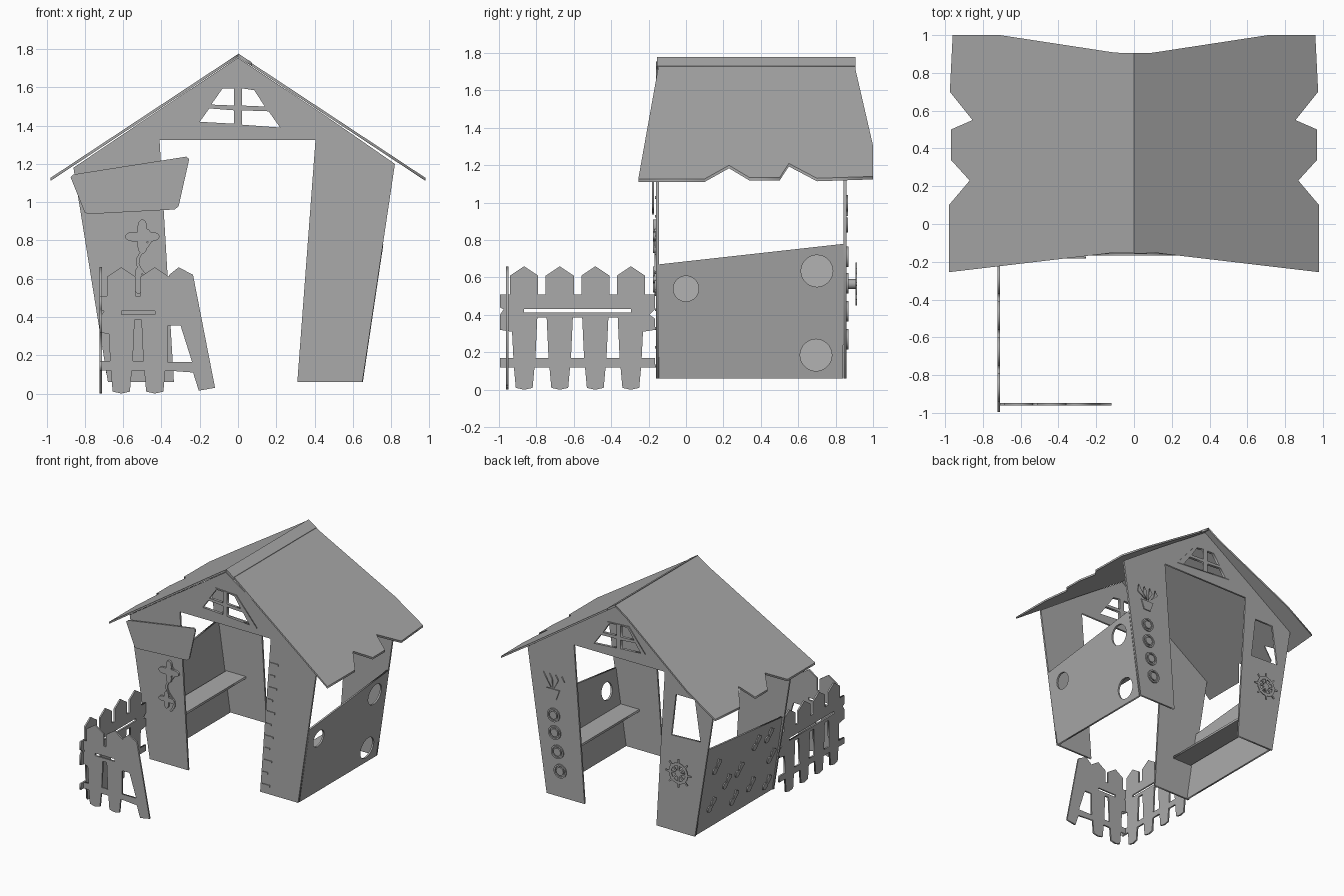
import bpy
from math import sin, cos, pi
from mathutils import Matrix, Vector

cube = bpy.data.objects.get("Cube")
if cube:
    bpy.data.objects.remove(cube)

grey = bpy.data.materials.new("plain grey")
grey.use_nodes = True
COLOUR = (0.4, 0.4, 0.4, 1)
grey.diffuse_color = COLOUR
grey.node_tree.nodes["Principled BSDF"].inputs["Base Color"].default_value = COLOUR


def basis(origin, u, v, w):
    """Matrix that maps a flat drawing (u, v) with thickness w into space."""
    m = Matrix((u, v, w)).transposed().to_4x4()
    m.translation = Vector(origin)
    return m


def upright(y):
    return basis((0, y, 0), (1, 0, 0), (0, 0, 1), (0, 1, 0))


def side_wall(s, out=0):
    lean = 0.149
    return basis((s * (0.636 + out), 0, 0), (0, 1, 0), (s * lean, 0, 1), (1, 0, 0))


def plate(name, loops, matrix, thick=0.015):
    """Cut a board from outlines; inner outlines become holes."""
    curve = bpy.data.curves.new(name, "CURVE")
    curve.dimensions = "2D"
    curve.fill_mode = "BOTH"
    curve.extrude = thick / 2
    for pts in loops:
        sp = curve.splines.new("POLY")
        sp.points.add(len(pts) - 1)
        for p, (u, v) in zip(sp.points, pts):
            p.co = (u, v, 0, 1)
        sp.use_cyclic_u = True
    temp = bpy.data.objects.new(name + "_outline", curve)
    bpy.context.collection.objects.link(temp)
    deps = bpy.context.evaluated_depsgraph_get()
    mesh = bpy.data.meshes.new_from_object(temp.evaluated_get(deps))
    bpy.data.objects.remove(temp)
    mesh.name = name
    mesh.transform(matrix)
    if matrix.determinant() < 0:
        mesh.flip_normals()
    mesh.materials.clear()
    mesh.materials.append(grey)
    ob = bpy.data.objects.new(name, mesh)
    bpy.context.collection.objects.link(ob)
    return ob


def circle(u, v, r, n=28):
    return [(u + r * cos(2 * pi * i / n), v + r * sin(2 * pi * i / n)) for i in range(n)]


def petals(u, v, r, count, depth, n=60):
    out = []
    for i in range(n):
        t = 2 * pi * i / n
        k = r * (1 - depth + depth * cos(count * t))
        out.append((u + k * cos(t), v + k * sin(t)))
    return out


def rect(u0, v0, u1, v1):
    return [(u0, v0), (u1, v0), (u1, v1), (u0, v1)]


def mirrored(pts):
    return [(-u, v) for u, v in pts]


# End walls: two leaning pillars and a gable with a four-pane window
pillar_left = [(0.31, 0.06), (0.65, 0.06), (0.82, 1.2), (0.455, 1.453), (0.405, 1.325)]
pillar_right = [(-0.335, 0.06), (-0.68, 0.06), (-0.86, 1.18), (-0.455, 1.453), (-0.41, 1.325)]
gable = [(-0.45, 1.325), (0.45, 1.325), (0.455, 1.453), (0, 1.755), (-0.455, 1.453)]
panes = [
    [(-0.14, 1.51), (-0.08, 1.595), (-0.02, 1.595), (-0.02, 1.505)],
    [(0.02, 1.595), (0.085, 1.585), (0.14, 1.5), (0.02, 1.505)],
    [(-0.2, 1.42), (-0.15, 1.49), (-0.02, 1.48), (-0.02, 1.41)],
    [(0.02, 1.48), (0.16, 1.475), (0.22, 1.39), (0.02, 1.405)],
]
frame = [(-0.24, 1.42), (-0.09, 1.607), (0.1, 1.597), (0.285, 1.38)]
back_window = [(-0.51, 1.17), (-0.68, 1.17), (-0.73, 0.84), (-0.47, 0.83)]
for end, y, out in (("front", -0.152, -1), ("back", 0.85, 1)):
    plate(end + "_left_pillar", [pillar_left], upright(y))
    holes = [back_window] if end == "back" else []
    plate(end + "_right_pillar", [pillar_right] + holes, upright(y))
    plate(end + "_gable", [gable] + panes, upright(y))
    plate(end + "_window_frame", [frame] + panes, upright(y + out * 0.011), 0.007)

# Side walls with sloping tops, and a bench along each
wall = [(-0.145, 0.06), (0.84, 0.06), (0.843, 0.78), (-0.145, 0.67)]
ports = [circle(0, 0.54, 0.068), circle(0.7, 0.635, 0.085), circle(0.695, 0.185, 0.085)]
plate("left_wall", [wall] + ports, side_wall(1))
plate("right_wall", [wall], side_wall(-1, 0.02))
for side, s in (("left", 1), ("right", -1)):
    flat = basis((0, 0, 0.38), (s, 0, 0), (0, 1, 0), (0, 0, 1))
    plate(side + "_bench", [rect(0.52, -0.145, 0.695, 0.843)], flat, 0.018)

# Roof slopes with notched eaves
eave = [(0.71, 1.0), (0.96, 1.0), (0.975, 0.7), (0.855, 0.55), (0.97, 0.5),
        (0.97, 0.34), (0.87, 0.23), (0.98, 0.1), (0.98, -0.255)]
for side, s, start in (("left", 1, 0.07), ("right", -1, 0)):
    slope = basis((0, 0, 1.766), (s, 0, -0.66), (0, 1, 0), (0, 0, 1))
    shape = [(start, 0.905)] + [(0.1, 0.907)] + eave + [(0.09, -0.15), (start, -0.15)]
    plate(side + "_roof", [shape], slope, 0.016)
plate("ridge_cap", [rect(0, -0.155, 0.07, 0.905)],
      basis((0, 0, 1.768), (1, 0, -0.66), (0, 1, 0), (0, 0, 1)), 0.02)


# Picket fence outline, drawn from the tops down one board at a time
def fence(name, centres, start, finish, matrix, extra=()):
    loops_top, lows = [], []
    for c in centres:
        loops_top += [(c - 0.075, 0.51), (c - 0.075, 0.61), (c, 0.66), (c + 0.075, 0.61), (c + 0.075, 0.51)]
        lows += [(c - 0.055, 0.12), (c - 0.045, 0.01), (c, 0), (c + 0.045, 0.01), (c + 0.055, 0.12)]
    holes = []
    for a, b in zip(centres, centres[1:]):
        holes.append([(a + 0.06, 0.17), (b - 0.06, 0.17), (b - 0.07, 0.385), (a + 0.07, 0.385)])
    low, high = centres[0], centres[-1]
    outline = [(start, 0.51)] + loops_top
    outline += extra or [(finish, 0.51), (finish, 0.43), (finish - 0.03, 0.4), (finish, 0.38),
                         (finish, 0.32), (high + 0.065, 0.31), (high + 0.058, 0.17),
                         (finish, 0.17), (finish, 0.12)]
    outline += lows[::-1]
    outline += [(start, 0.12), (start, 0.17), (low - 0.058, 0.17), (low - 0.065, 0.31),
                (start, 0.32), (start, 0.4), (start + 0.02, 0.43), (start, 0.44)]
    slit = rect(low, 0.412, high, 0.432)
    plate(name, [outline, slit] + holes, matrix, 0.013)


fence("side_fence", [-0.865, -0.675, -0.485, -0.295], -0.995, -0.165,
      basis((-0.717, 0, 0), (0, 1, 0), (0, 0, 1), (1, 0, 0)))
fence("front_fence", [-0.61, -0.435], -0.72, -0.12, upright(-0.955),
      [(-0.36, 0.62), (-0.31, 0.66), (-0.235, 0.62), (-0.12, 0.03), (-0.205, 0.015), (-0.235, 0.11),
       (-0.37, 0.12), (-0.37, 0.165), (-0.24, 0.165), (-0.3, 0.355), (-0.365, 0.355), (-0.37, 0.12)])

# Blank name board on the front right pillar
plate("sign_board", [[(-0.875, 1.13), (-0.86, 1.145), (-0.27, 1.238), (-0.255, 1.225), (-0.31, 0.98),
                      (-0.33, 0.962), (-0.78, 0.938), (-0.8, 0.945)]], upright(-0.177), 0.012)

# Flowers and stem on the front right pillar
for i, (x, z, r) in enumerate(((-0.5, 0.82, 0.09), (-0.52, 0.59, 0.07))):
    plate("flower_%d" % (i + 1), [petals(x, z, r, 4, 0.3)], upright(-0.168), 0.016)
stem = [(-0.5 + 0.035 * sin(9 * t), 0.5 + 0.36 * t) for t in (i / 16 for i in range(17))]
plate("flower_stem", [stem + [(x + 0.018, z) for x, z in stem[::-1]]], upright(-0.164), 0.009)

# Height marks on the front left pillar
for i in range(11):
    z = 0.12 + i * 0.1
    x = 0.325 + 0.075 * (z - 0.06)
    plate("height_mark_%d" % (i + 1), [rect(x, z, x + (0.07, 0.045)[i % 2], z + 0.015)],
          upright(-0.162), 0.008)

# Sprouting pot above a column of dials on the back left pillar
plate("pot", [[(0.56, 0.84), (0.62, 0.84), (0.65, 0.92), (0.53, 0.92)]], upright(0.861), 0.009)
for i, dx in enumerate((-0.08, -0.025, 0.03, 0.085)):
    tip = (0.59 + dx, 1.04)
    plate("leaf_%d" % (i + 1), [[(0.585 + dx / 4, 0.93), (tip[0] - 0.025, 1.0), tip,
                                (tip[0] + 0.012, 0.98)]], upright(0.861), 0.009)
for i, (x, z) in enumerate(((0.585, 0.71), (0.575, 0.57), (0.55, 0.42), (0.525, 0.27))):
    plate("dial_%d" % (i + 1), [circle(x, z, 0.055), circle(x, z, 0.042)], upright(0.862), 0.012)
    plate("dial_knob_%d" % (i + 1), [circle(x, z, 0.032)], upright(0.862), 0.012)

# Ship's wheel on the back right pillar
WX, WZ = -0.57, 0.565
plate("wheel_rim", [circle(WX, WZ, 0.085), circle(WX, WZ, 0.062)], upright(0.911), 0.008)
plate("wheel_hub", [circle(WX, WZ, 0.026)], upright(0.886), 0.058)
for i in range(8):
    turn = Matrix.Rotation(i * pi / 4, 4, "Z")
    plate("wheel_spoke_%d" % (i + 1), [rect(0.015, -0.007, 0.115, 0.007)],
          upright(0.911) @ Matrix.Translation((WX, WZ, 0)) @ turn, 0.008)

# Scattered musical notes on the outside of the right wall
spots = [(0.19, 0.55), (0.03, 0.55), (0.7, 0.55), (0.38, 0.4), (0.53, 0.36), (-0.04, 0.35),
         (0.7, 0.23), (0.4, 0.17), (0.19, 0.2), (-0.03, 0.13)]
for i, (y, z) in enumerate(spots):
    plate("note_head_%d" % (i + 1), [circle(y, z, 0.028, 14)], side_wall(-1, 0.032), 0.009)
    plate("note_stem_%d" % (i + 1), [[(y - 0.028, z), (y - 0.028, z + 0.09), (y - 0.07, z + 0.07),
                                     (y - 0.07, z + 0.05), (y - 0.015, z + 0.065), (y - 0.015, z)]],
          side_wall(-1, 0.032), 0.009)
